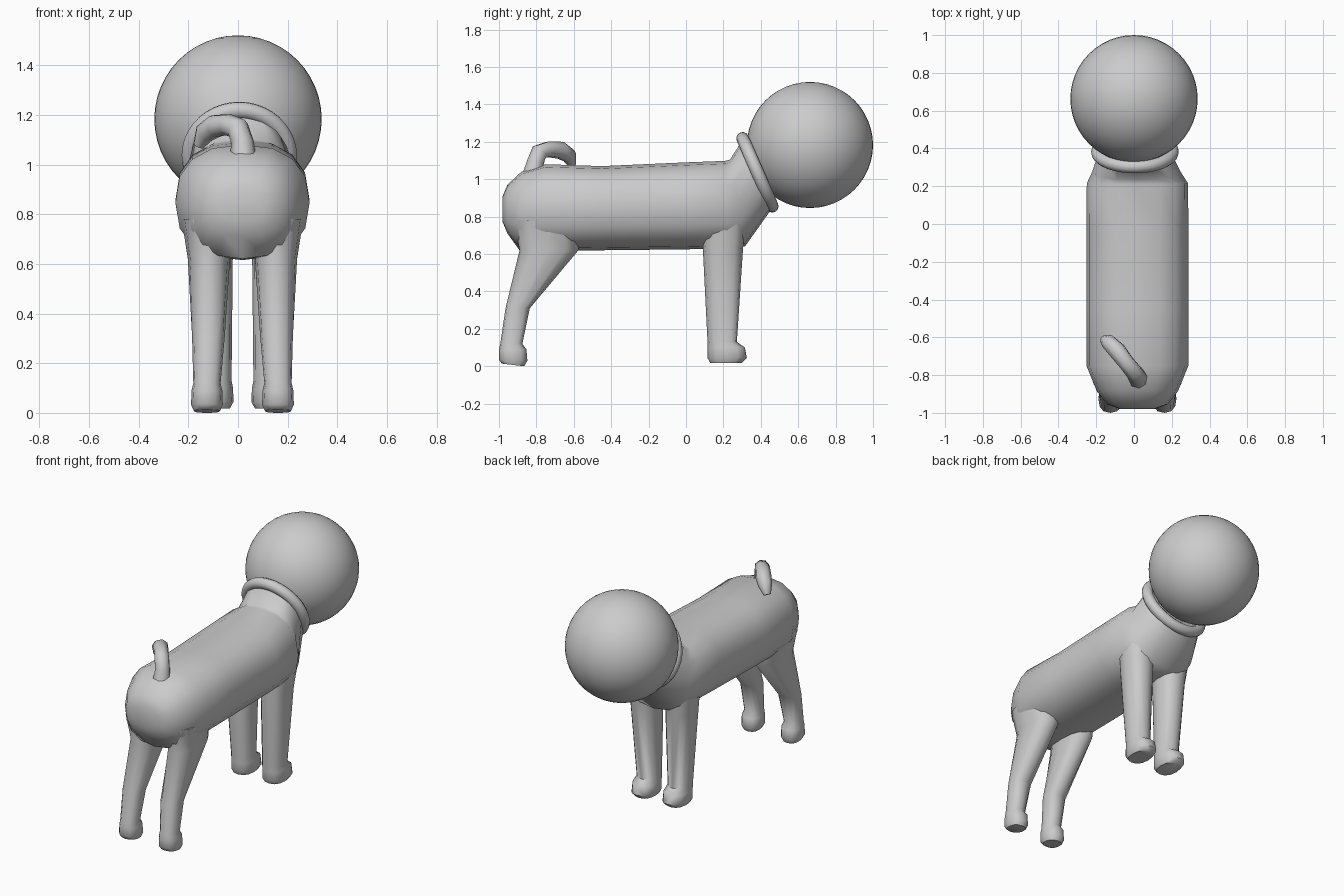
import bpy, bmesh
from math import sin, cos, pi, atan2, radians

if "Cube" in bpy.data.objects:
    bpy.data.objects.remove(bpy.data.objects["Cube"])

CX = 0.018  # centre line of the body


def smooth(obj, angle=50):
    bpy.ops.object.select_all(action='DESELECT')
    obj.select_set(True)
    bpy.context.view_layer.objects.active = obj
    bpy.ops.object.shade_smooth_by_angle(angle=radians(angle))


def loft(name, sections, n=16, power=2.0, mirror=False):
    """Skin rounded rings; section = (centre x, half width, (y, z) edge, (y, z) opposite edge)."""
    bm = bmesh.new()
    rings = []
    e = 2 / power
    for cx, hw, (y0, z0), (y1, z1) in sections:
        ring = []
        for i in range(n):
            a = 2 * pi * i / n
            c, s = cos(a), sin(a)
            u = abs(c) ** e * (1 if c > 0 else -1)
            v = abs(s) ** e * (1 if s > 0 else -1)
            t = (v + 1) / 2
            ring.append(bm.verts.new((cx + hw * u, y0 + (y1 - y0) * t, z0 + (z1 - z0) * t)))
        rings.append(ring)
    for a, b in zip(rings, rings[1:]):
        for i in range(n):
            j = (i + 1) % n
            bm.faces.new((a[i], a[j], b[j], b[i]))
    bm.faces.new(rings[0])
    bm.faces.new(rings[-1])
    bmesh.ops.recalc_face_normals(bm, faces=bm.faces)
    me = bpy.data.meshes.new(name)
    bm.to_mesh(me)
    bm.free()
    obj = bpy.data.objects.new(name, me)
    obj.location.x = CX
    bpy.context.collection.objects.link(obj)
    smooth(obj)
    if mirror:
        obj.modifiers.new("Mirror", 'MIRROR')
    return obj


# torso, from rump to neck
loft("body", [
    (0, 0.09, (-0.98, 0.77), (-0.98, 0.91)),
    (0, 0.16, (-0.955, 0.71), (-0.955, 0.97)),
    (0, 0.215, (-0.89, 0.62), (-0.88, 1.04)),
    (0, 0.27, (-0.75, 0.615), (-0.75, 1.08)),
    (0, 0.27, (-0.45, 0.62), (-0.45, 1.07)),
    (0, 0.27, (0.0, 0.625), (0.0, 1.09)),
    (0, 0.268, (0.22, 0.63), (0.21, 1.098)),
    (-0.005, 0.235, (0.315, 0.64), (0.235, 1.105)),
    (-0.013, 0.195, (0.45, 0.83), (0.29, 1.19)),
    (-0.013, 0.17, (0.475, 0.87), (0.335, 1.18)),
], power=2.4)

# hind legs with paws
loft("hind_legs", [
    (0.14, 0.105, (-0.92, 0.78), (-0.58, 0.78)),
    (0.135, 0.085, (-0.89, 0.62), (-0.575, 0.62)),
    (0.137, 0.066, (-0.965, 0.31), (-0.835, 0.31)),
    (0.143, 0.055, (-0.993, 0.12), (-0.875, 0.12)),
    (0.143, 0.062, (-1.0, 0.09), (-0.853, 0.09)),
    (0.143, 0.064, (-1.0, 0.035), (-0.848, 0.03)),
    (0.143, 0.052, (-0.985, 0.014), (-0.865, 0.0)),
], n=12, power=2.4, mirror=True)

# front legs with paws
loft("front_legs", [
    (0.135, 0.105, (0.10, 0.80), (0.32, 0.80)),
    (0.127, 0.088, (0.09, 0.63), (0.305, 0.63)),
    (0.112, 0.068, (0.115, 0.13), (0.272, 0.13)),
    (0.112, 0.074, (0.115, 0.10), (0.315, 0.10)),
    (0.112, 0.076, (0.115, 0.045), (0.325, 0.045)),
    (0.112, 0.062, (0.13, 0.018), (0.30, 0.018)),
], n=12, power=2.4, mirror=True)

# curled tail
cu = bpy.data.curves.new("tail", 'CURVE')
cu.dimensions = '3D'
cu.bevel_depth = 1.0
cu.bevel_resolution = 2
cu.use_fill_caps = True
path = [(0.02, -0.82, 1.02, 0.055), (0.018, -0.805, 1.09, 0.046),
        (0.0, -0.785, 1.145, 0.046), (-0.04, -0.735, 1.16, 0.044),
        (-0.09, -0.67, 1.155, 0.048), (-0.135, -0.625, 1.125, 0.042),
        (-0.16, -0.61, 1.075, 0.022)]
sp = cu.splines.new('POLY')
sp.points.add(len(path) - 1)
for p, (x, y, z, r) in zip(sp.points, path):
    p.co = (x, y, z, 1)
    p.radius = r
tail = bpy.data.objects.new("tail", cu)
bpy.context.collection.objects.link(tail)
bpy.ops.object.select_all(action='DESELECT')
tail.select_set(True)
bpy.context.view_layer.objects.active = tail
bpy.ops.object.convert(target='MESH')
smooth(bpy.context.object)

# collar ring, tilted to face the head
bpy.ops.mesh.primitive_torus_add(major_radius=0.198, minor_radius=0.034, major_segments=40,
                                 minor_segments=12, location=(0.005, 0.382, 1.037),
                                 rotation=(-atan2(0.39, 0.17), 0, 0))
bpy.context.object.name = "collar"
smooth(bpy.context.object)

# ball-shaped head
bpy.ops.mesh.primitive_uv_sphere_add(segments=48, ring_count=24, radius=0.337,
                                     location=(0, 0.663, 1.183))
bpy.context.object.name = "head"
smooth(bpy.context.object)
